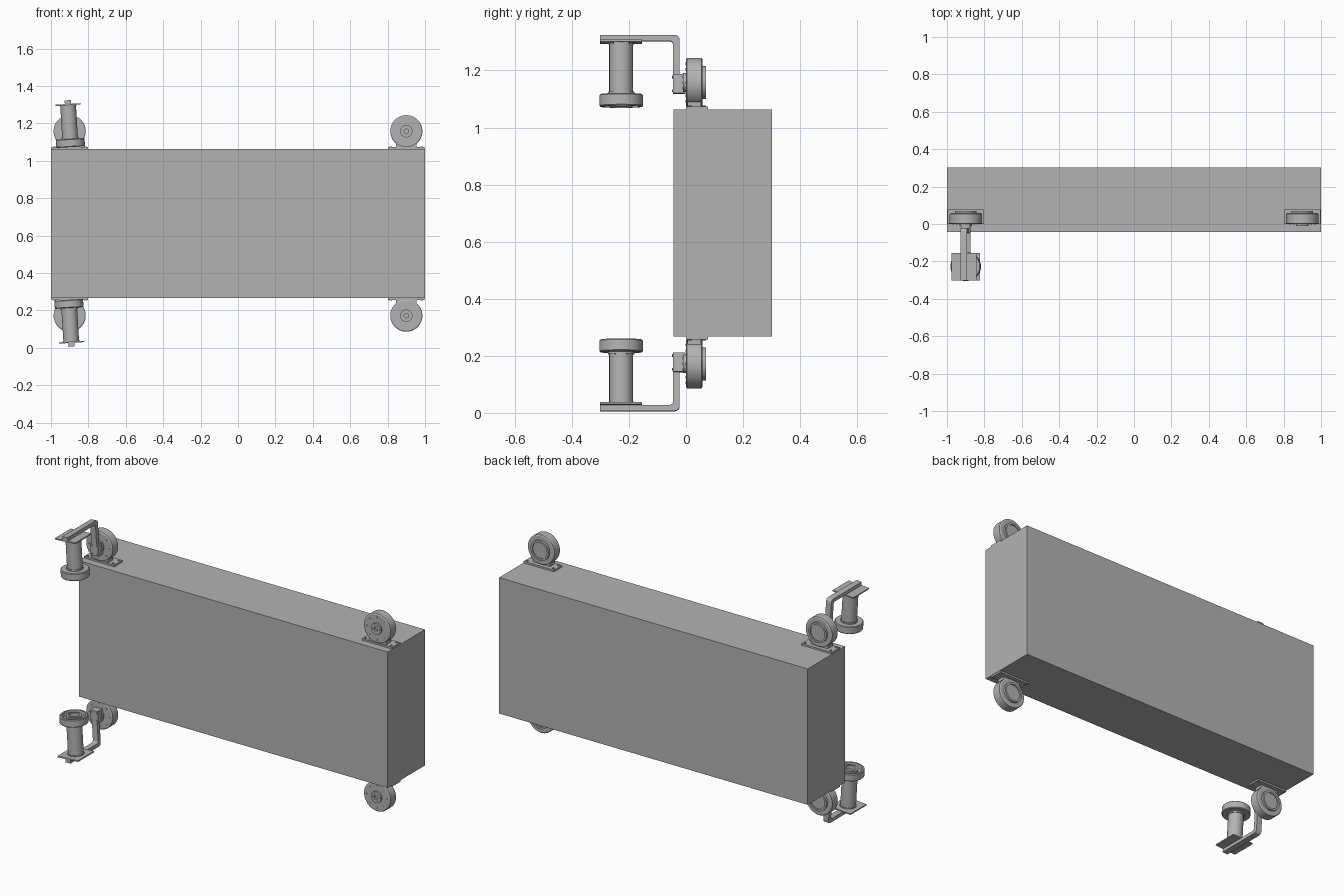
import bpy, bmesh, math
from mathutils import Matrix, Vector

if "Cube" in bpy.data.objects:
    bpy.data.objects.remove(bpy.data.objects["Cube"])

grey = bpy.data.materials.new("matte grey")
grey.use_nodes = True
COLOUR = (0.45, 0.45, 0.45, 1)
grey.diffuse_color = COLOUR
grey.node_tree.nodes["Principled BSDF"].inputs["Base Color"].default_value = COLOUR

made = []
MID_Z = 0.665
AXLE = 0.493          # axle height above or below the middle
ALONG_Y = Matrix.Rotation(-math.pi / 2, 4, 'X')


def finish(name, bm, matrix):
    bmesh.ops.recalc_face_normals(bm, faces=bm.faces)
    mesh = bpy.data.meshes.new(name)
    bm.to_mesh(mesh)
    bm.free()
    mesh.materials.append(grey)
    obj = bpy.data.objects.new(name, mesh)
    obj.matrix_world = matrix
    bpy.context.collection.objects.link(obj)
    made.append(obj)
    return obj


def box(name, low, high, matrix=Matrix()):
    low, high = Vector(low), Vector(high)
    bm = bmesh.new()
    bmesh.ops.create_cube(bm, size=1)
    bmesh.ops.scale(bm, vec=high - low, verts=bm.verts)
    bmesh.ops.translate(bm, vec=(low + high) / 2, verts=bm.verts)
    return finish(name, bm, matrix)


def lathe(name, profile, matrix, steps=48):
    """Spin (radius, height) points about the local z axis."""
    bm = bmesh.new()
    verts = [bm.verts.new((r, 0, h)) for r, h in profile]
    edges = [bm.edges.new(pair) for pair in zip(verts, verts[1:])]
    bmesh.ops.spin(bm, geom=verts + edges, cent=(0, 0, 0), axis=(0, 0, 1),
                   angle=math.tau, steps=steps, use_duplicate=False)
    bmesh.ops.remove_doubles(bm, verts=bm.verts, dist=1e-5)
    return finish(name, bm, matrix)


def bolts(name, points, radius, depth, matrix):
    """Bolt heads standing along the local z axis, in one object."""
    bm = bmesh.new()
    for p in points:
        bmesh.ops.create_cone(bm, cap_ends=True, segments=10, radius1=radius, radius2=radius,
                              depth=depth, matrix=Matrix.Translation(p))
    return finish(name, bm, matrix)


def ring(count, radius, h):
    return [(radius * math.cos(math.tau * i / count), radius * math.sin(math.tau * i / count), h)
            for i in range(count)]


def arc(y, z, radius):
    """Quarter circle from the top round to the +y side."""
    angles = [math.radians(90 - 15 * i) for i in range(7)]
    return [(y + radius * math.cos(a), z + radius * math.sin(a)) for a in angles]


WHEEL = [(0, 0), (.012, 0), (.012, -.01), (.033, -.01), (.033, 0), (.08, 0), (.086, .004),
         (.086, .054), (.08, .058), (.058, .058), (.058, .07), (.047, .07), (.047, .064), (0, .064)]
SPOOL = [(0, -.062), (.03, -.062), (.03, -.083), (.042, -.083), (.042, -.062), (.062, -.062),
         (.064, -.085), (.073, -.085), (.077, -.081), (.077, -.045), (.073, -.041),
         (.046, -.041), (.046, -.033), (.042, -.033), (.042, .134), (.045, .134), (.045, .141), (0, .141)]


def wheel(label, m):
    # mounting plate, pedestal and wheel, with the origin on the axle
    box(label + "_mounting_plate", (-.098, 0, -.095), (.098, .077, -.085), m)
    box(label + "_pedestal", (-.055, .006, -.086), (.055, .052, -.068), m)
    bolts(label + "_plate_bolts", [(x, y, -.084) for x in (-.083, .083) for y in (.014, .063)],
          .007, .006, m)
    axle = m @ ALONG_Y
    lathe(label + "_wheel", WHEEL, axle)
    bolts(label + "_rim_bolts", ring(8, .066, 0), .004, .005, axle)
    bolts(label + "_hub_bolts", ring(6, .023, -.01), .004, .004, axle)


def spool_arm(label, m):
    # bent flat bar
    outline = [(-.302, .145), (-.302, .166)] + arc(-.040, .148, .018)
    outline += [(-.022, -.039), (-.045, -.039)] + arc(-.057, .133, .012)[::-1]
    bm = bmesh.new()
    face = bm.faces.new([bm.verts.new((-.017, y, z)) for y, z in outline])
    side = bmesh.ops.extrude_face_region(bm, geom=[face])["geom"]
    bmesh.ops.translate(bm, vec=(.034, 0, 0), verts=[v for v in side if isinstance(v, bmesh.types.BMVert)])
    finish(label + "_bent_arm", bm, m)
    # clamp at the wheel hub
    box(label + "_arm_clamp", (-.024, -.045, -.039), (.024, -.001, .029), m)
    bolts(label + "_clamp_bolts", [(x, y, -.046) for x in (-.015, .015) for y in (-.019, .029)],
          .004, .005, m @ ALONG_Y)
    # square plate and spool hanging from it
    box(label + "_spool_plate", (-.067, -.302, .139), (.067, -.154, .146), m)
    lathe(label + "_spool", SPOOL, m @ Matrix.Translation((0, -.227, 0)))


# main cabinet
box("cabinet", (-1, -.043, .267), (1, .302, 1.063))

# corner wheels, with the lower ones turned upside down
tilt = Matrix.Rotation(math.radians(-3.5), 4, 'Y')
for level, turn, sz in (("upper", 0, 1), ("lower", math.pi, -1)):
    flip = Matrix.Rotation(turn, 4, 'Y')
    for side, x in (("left", .9), ("right", -.9)):
        place = Matrix.Translation((x, 0, MID_Z + sz * AXLE)) @ flip
        wheel(f"{level}_{side}", place)
        if side == "right":
            spool_arm(f"{level}_{side}", place @ tilt)

# smooth round parts while keeping sharp edges
bpy.ops.object.select_all(action='DESELECT')
for obj in made:
    obj.select_set(True)
bpy.context.view_layer.objects.active = made[0]
bpy.ops.object.shade_smooth_by_angle(angle=math.radians(30))
